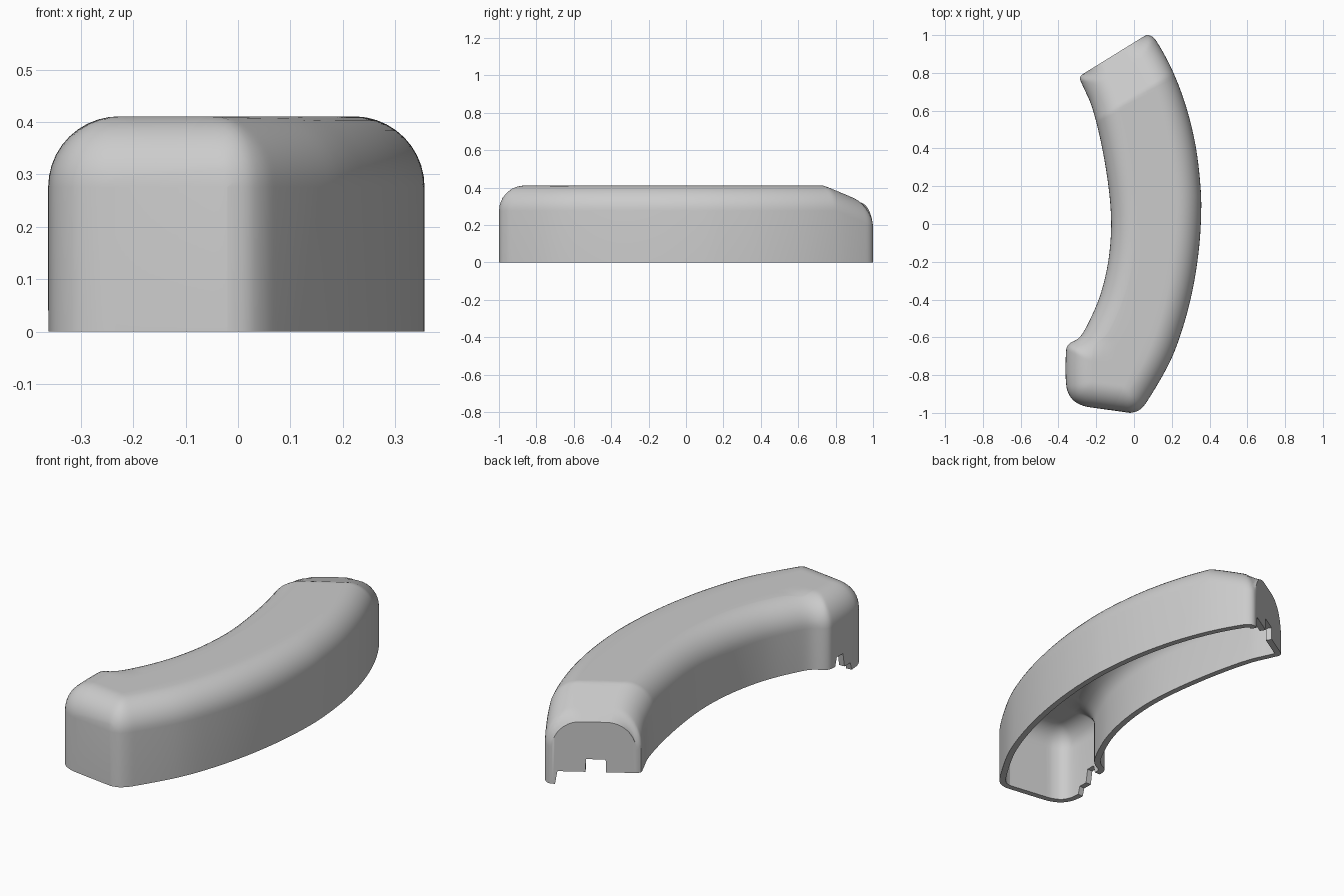
import bpy
import bmesh
import math
from mathutils import Vector
from mathutils.geometry import intersect_point_line

if "Cube" in bpy.data.objects:
    bpy.data.objects.remove(bpy.data.objects["Cube"], do_unlink=True)

HEIGHT = 0.411
FILLET = 0.135
WALL = 0.03
ROWS = 160
FILLET_STEPS = 10
END_NORMAL = Vector((-0.53, 0.85))
END_DIST, SLOPE_START, SLOPE_DROP = 0.815, 0.57, 0.09
RIM = 0.065          # raised lower rim of the concave side and the sloped end


def spline(points):
    """Centripetal curve through the points."""
    p = [Vector(c) for c in points]
    p = [2 * p[0] - p[1]] + p + [2 * p[-1] - p[-2]]
    out = []
    for a, b, c, d in zip(p, p[1:], p[2:], p[3:]):
        ta = 0
        tb = ta + math.sqrt((b - a).length)
        tc = tb + math.sqrt((c - b).length)
        td = tc + math.sqrt((d - c).length)

        def mix(u, v, s, e, t):
            return u.lerp(v, (t - s) / (e - s))

        for i in range(8):
            t = tb + (tc - tb) * i / 8
            ab, bc, cd = mix(a, b, ta, tb, t), mix(b, c, tb, tc, t), mix(c, d, tc, td, t)
            out.append(mix(mix(ab, bc, ta, tc, t), mix(bc, cd, tb, td, t), tb, tc, t))
    return out + [p[-2]]


def resample(line, count):
    """Evenly spaced points along a polyline."""
    lengths = [(b - a).length for a, b in zip(line, line[1:])]
    step = sum(lengths) / count
    out, i, start = [], 0, 0.0
    for n in range(count):
        while start + lengths[i] < n * step:
            start += lengths[i]
            i += 1
        out.append(line[i].lerp(line[i + 1], (n * step - start) / lengths[i]))
    return out + [line[-1]]


# Plan outline: concave side and convex side, both from back to front
concave = resample(spline([
    (-.272, .793), (-.287, .775), (-.275, .74), (-.23, .64), (-.19, .5),
    (-.15, .3), (-.125, .1), (-.122, -.05), (-.14, -.22), (-.18, -.38),
    (-.235, -.51), (-.28, -.59), (-.305, -.613), (-.335, -.628), (-.355, -.65),
    (-.36, -.68), (-.36, -.84), (-.35, -.89), (-.32, -.935), (-.27, -.962),
    (-.235, -.97)]), ROWS)
convex = resample(spline([
    (.06, .998), (.08, 1), (.105, .985), (.13, .95), (.2, .82), (.27, .64),
    (.325, .42), (.352, .2), (.356, .08), (.345, -.12), (.31, -.35),
    (.255, -.56), (.19, -.73), (.075, -.93), (.05, -.965), (.02, -.99),
    (-.02, -1)]), ROWS)
outline = concave + convex[::-1]
edges = list(zip(outline, outline[1:]))


def edge_distance(p):
    best = FILLET
    for a, b in edges:
        if abs(a.y - p.y) > 0.4:
            continue
        q, t = intersect_point_line(p, a, b)
        q = a.lerp(b, min(max(t, 0), 1))
        best = min(best, (q - p).length)
    return best


def top_height(p):
    """Flat top with a sloped back end and rounded borders."""
    along = (p.dot(END_NORMAL) - SLOPE_START) / (END_DIST - SLOPE_START)
    gap = FILLET - edge_distance(p)
    drop = FILLET - math.sqrt(max(FILLET ** 2 - gap ** 2, 0))
    return HEIGHT - SLOPE_DROP * max(along, 0) - drop


def columns(length):
    """Positions across the body, dense in the fillets."""
    side = min(FILLET * 1.02, length * 0.4) / length
    left = [side * (1 - math.cos(math.pi / 2 * i / FILLET_STEPS)) for i in range(FILLET_STEPS)]
    flat = [side + (1 - 2 * side) * f for f in (0, .02, .2, .4, .6, .82, .84, 1)]
    return left + flat + [1 - t for t in reversed(left)]


def side_bottom(p):
    """Lower rim of the concave side with its stepped notch."""
    if p.y > -0.69:
        return RIM
    if p.y > -0.76:
        return 0.11
    return 0.04 if p.y > -0.82 else 0


# Shell surface: top grid
bm = bmesh.new()
grid = []
for a, b in zip(concave, convex):
    row = []
    for t in columns((b - a).length):
        p = a.lerp(b, t)
        row.append(bm.verts.new((p.x, p.y, top_height(p))))
    grid.append(row)
for r0, r1 in zip(grid, grid[1:]):
    for k in range(len(r0) - 1):
        bm.faces.new((r0[k], r1[k], r1[k + 1], r0[k + 1]))

# Shell surface: walls down to the rim, with a cable notch in the back end
last = len(grid[0]) - 1
notch = range(FILLET_STEPS + 1, FILLET_STEPS + 6)
border = [(row[0], side_bottom(row[0].co)) for row in grid]
border += [(v, 0) for v in grid[-1][1:]]
border += [(row[last], 0) for row in grid[-2::-1]]
for k in range(last - 1, 0, -1):
    z = 0.13 if k in notch else (0 if k > last - 4 else RIM)
    border.append((grid[0][k], z))
feet = [bm.verts.new((v.co.x, v.co.y, z)) for v, z in border]
for i in range(len(border)):
    j = (i + 1) % len(border)
    bm.faces.new((feet[i], feet[j], border[j][0], border[i][0]))

mesh = bpy.data.meshes.new("curved_cover")
bm.to_mesh(mesh)
bm.free()
cover = bpy.data.objects.new("curved_cover", mesh)
bpy.context.collection.objects.link(cover)

# Plain grey plastic
grey = bpy.data.materials.new("light_grey")
grey.use_nodes = True
colour = (0.6, 0.6, 0.6, 1)
grey.diffuse_color = colour
grey.node_tree.nodes["Principled BSDF"].inputs["Base Color"].default_value = colour
mesh.materials.append(grey)

# Wall thickness
bpy.ops.object.select_all(action='DESELECT')
cover.select_set(True)
bpy.context.view_layer.objects.active = cover
shell = cover.modifiers.new("wall", 'SOLIDIFY')
shell.thickness = WALL
shell.offset = -1
shell.use_even_offset = True
bpy.ops.object.modifier_apply(modifier=shell.name)
bpy.ops.object.shade_smooth_by_angle(angle=math.radians(35))
